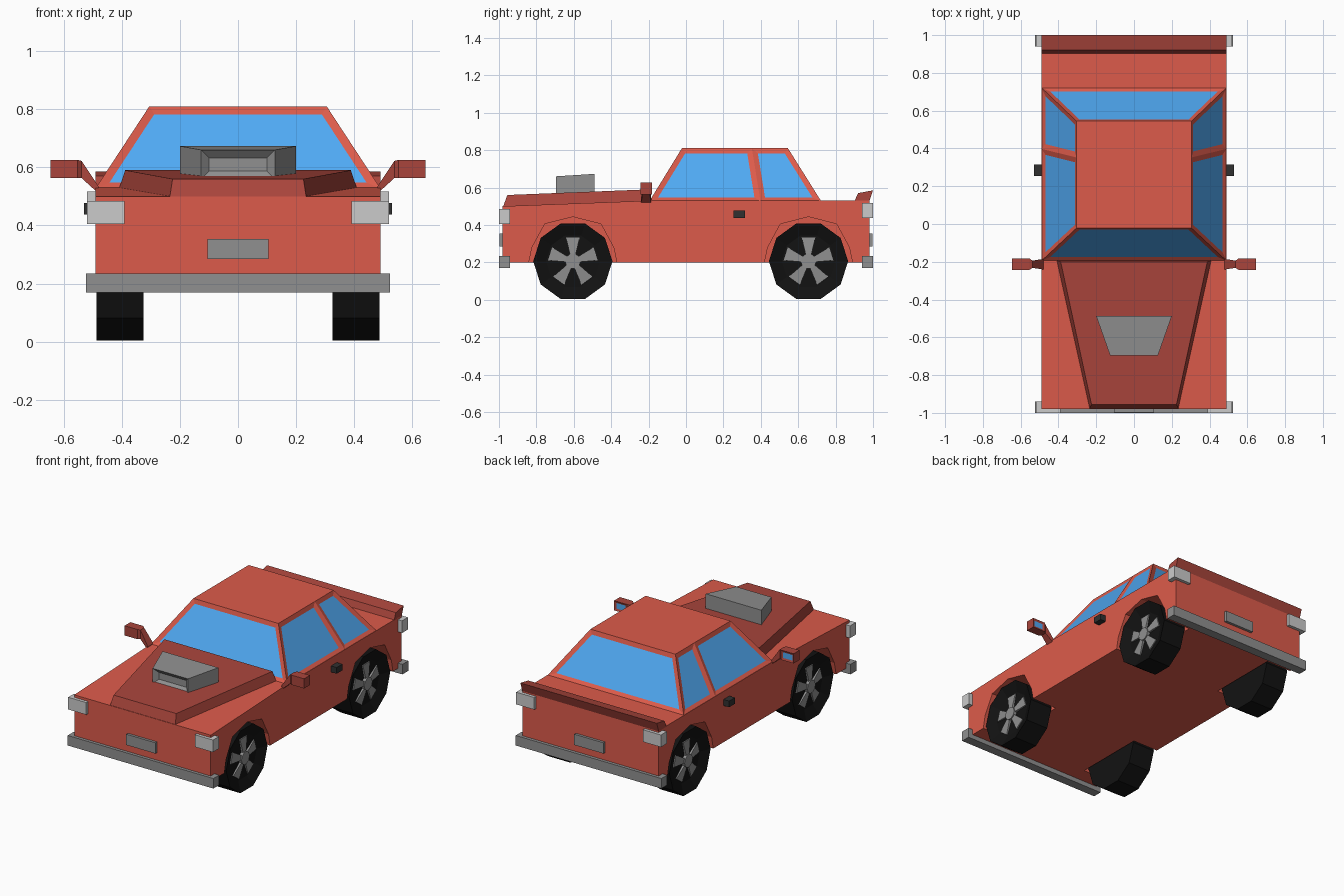
import bpy, bmesh
from math import cos, sin, pi

if "Cube" in bpy.data.objects:
    bpy.data.objects.remove(bpy.data.objects["Cube"])

COLOURS = {"paint": (0.72, 0.105, 0.07, 1), "dark_paint": (0.4, 0.06, 0.045, 1),
           "glass": (0.08, 0.4, 0.9, 1), "rubber": (0.006, 0.006, 0.006, 1),
           "black_trim": (0.03, 0.03, 0.03, 1), "grey_metal": (0.28, 0.28, 0.28, 1),
           "lamp": (0.52, 0.52, 0.52, 1)}
MATS = {}
for key, rgba in COLOURS.items():
    MATS[key] = bpy.data.materials.new(key)
    MATS[key].diffuse_color = rgba


def make(name, lofts, colours, mirror=False, inset=None):
    """Skin each loft (a list of equal rings); optionally inset the faces picked by inset[0]."""
    bm = bmesh.new()
    for rings in lofts:
        vs = [[bm.verts.new(p) for p in ring] for ring in rings]
        n = len(vs[0])
        for a, b in zip(vs, vs[1:]):
            for i in range(n):
                j = (i + 1) % n
                bm.faces.new((a[i], a[j], b[j], b[i]))
        bm.faces.new(vs[0][::-1])
        bm.faces.new(vs[-1])
    bmesh.ops.recalc_face_normals(bm, faces=bm.faces[:])
    bm.normal_update()
    if inset:
        pick, width, depth = inset
        faces = [f for f in bm.faces if pick(f)]
        bmesh.ops.inset_individual(bm, faces=faces, thickness=width, depth=depth,
                                   use_even_offset=True)
        for f in faces:
            f.material_index = len(colours) - 1
    me = bpy.data.meshes.new(name)
    bm.to_mesh(me)
    bm.free()
    for c in colours:
        me.materials.append(MATS[c])
    ob = bpy.data.objects.new(name, me)
    bpy.context.collection.objects.link(ob)
    if mirror:
        ob.modifiers.new("mirror", 'MIRROR')
    return ob


def box(x0, x1, y0, y1, z0, z1):
    return [[(x0, y0, z), (x1, y0, z), (x1, y1, z), (x0, y1, z)] for z in (z0, z1)]


def extrude_x(profile, x0, x1):
    return [[(x, y, z) for y, z in profile] for x in (x0, x1)]


def circle(cy, cz, r, n):
    return [(cy + r * cos(2 * pi * i / n), cz + r * sin(2 * pi * i / n)) for i in range(n)]


# Lower body
body = make("body", [extrude_x([(-.98, .2), (.98, .2), (.98, .53), (-.19, .53), (-.98, .5)],
                               -.49, .49)], ["paint"])

# Wheel wells and wheels, front and rear axle
WHEEL_Z = .206
half_arch = [(.235, .1), (.235, .2), (.218, .28), (.15, .405)]
for end, wy in (("front", -.605), ("rear", .655)):
    arch = [(wy + y, z) for y, z in half_arch] + [(wy, .443)]
    arch += [(wy - y, z) for y, z in reversed(half_arch)]
    well = make(end + "_well_cutter", [extrude_x(arch, .31, .6)], ["paint"], True)
    well.hide_render = True
    well.hide_viewport = True
    cut = body.modifiers.new(end + "_wells", 'BOOLEAN')
    cut.operation, cut.solver, cut.object = 'DIFFERENCE', 'EXACT', well

    # Ten-sided tyre with a dished outer face
    make(end + "_tyres", [extrude_x(circle(wy, WHEEL_Z, .212, 10), .325, .487)], ["rubber"],
         True, (lambda f: f.normal.x > .9, .065, -.03))

    # Five flared spokes and a hub
    parts = [extrude_x(circle(wy, WHEEL_Z, .042, 10), .44, .478)]
    for k in range(5):
        a = pi / 2 + k * 2 * pi / 5
        rings = []
        for r, w, x in ((.03, .014, .472), (.128, .037, .464)):
            ring = []
            for px, s in ((.445, -1), (.445, 1), (x, 1), (x, -1)):
                ring.append((px, wy + r * cos(a) - s * w * sin(a),
                             WHEEL_Z + r * sin(a) + s * w * cos(a)))
            rings.append(ring)
        parts.append(rings)
    make(end + "_wheel_spokes", parts, ["grey_metal"], True)

# Cabin: six sloping sides, each with a recessed window
def cabin_ring(x, front, pillar, back, z):
    return [(-x, front, z), (x, front, z), (x, pillar, z),
            (x, back, z), (-x, back, z), (-x, pillar, z)]

make("cabin", [[cabin_ring(.49, -.195, .398, .722, .528), cabin_ring(.305, -.022, .352, .545, .81)]],
     ["paint", "glass"], inset=(lambda f: abs(f.normal.z) < .9, .028, -.008))

# Raised hood panel
make("hood_bulge", [[[(-.235, -.979, .495), (.235, -.979, .495), (.41, -.192, .525), (-.41, -.192, .525)],
                     [(-.225, -.955, .56), (.225, -.955, .56), (.388, -.2, .59), (-.388, -.2, .59)]]],
     ["dark_paint"])

# Air scoop with a recessed mouth
make("hood_scoop", [[[(-.127, -.695, .56), (.127, -.695, .56), (.2, -.488, .57), (-.2, -.488, .57)],
                     [(-.127, -.695, .66), (.127, -.695, .66), (.2, -.488, .673), (-.2, -.488, .673)]]],
     ["grey_metal"], inset=(lambda f: f.normal.y < -.9, .028, -.025))

# Tail spoiler
make("spoiler", [extrude_x([(.9, .525), (.92, .57), (1.0, .585), (.98, .525)], -.49, .49)],
     ["dark_paint"])

# Bumpers, plates and corner lamps
for end, y0, y1, p0, p1, lz in (("front", -1, -.94, -.997, -.97, .405),
                                ("rear", .94, 1, .97, .997, .438)):
    make(end + "_bumper", [box(-.523, .523, y0, y1, .17, .235)], ["grey_metal"])
    make(end + "_plate", [box(-.105, .105, p0, p1, .284, .354)], ["grey_metal"])
    make(end + "_lamps", [box(.39, .52, y0, y1, lz, lz + .079)], ["lamp"], True)

# Door handles
make("door_handles", [box(.48, .53, .255, .315, .438, .478)], ["black_trim"], True)

# Side mirrors: stalk widening into a head with rear-facing glass
sections = ((.48, .51, .535, .028), (.538, .563, .622, .019), (.553, .563, .626, .03), (.645, .563, .626, .03))
make("side_mirrors", [[[(x, -.213 - h, lo), (x, -.213 + h, lo), (x, -.213 + h, hi), (x, -.213 - h, hi)]
                       for x, lo, hi, h in sections]], ["dark_paint", "glass"], True,
     (lambda f: f.normal.y > .95 and f.calc_center_median().x > .57, .013, -.005))

for m in bpy.data.materials:
    if m.users and not m.is_grease_pencil:
        m.use_nodes = True
        m.node_tree.nodes["Principled BSDF"].inputs["Base Color"].default_value = m.diffuse_color
